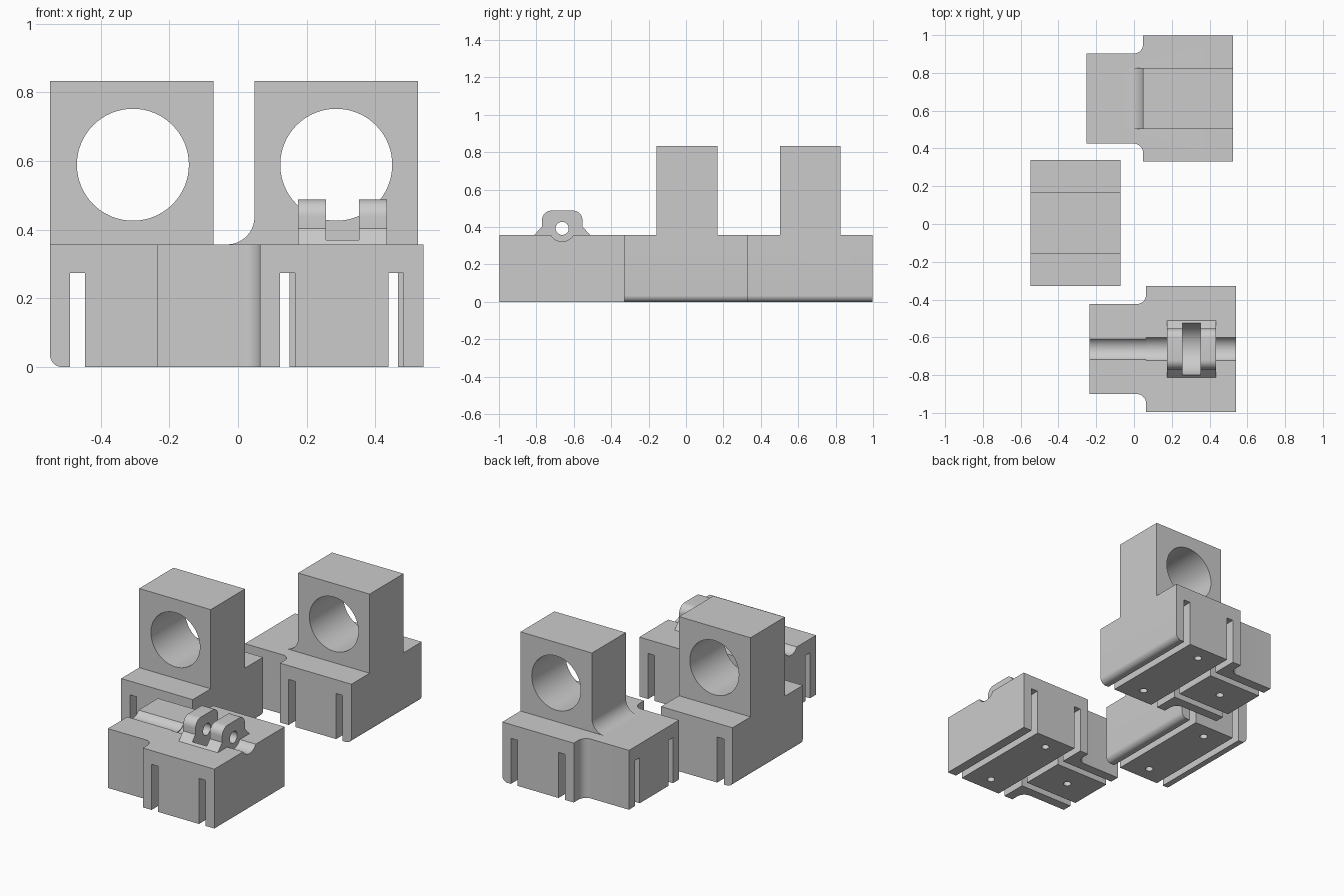
import bpy, bmesh, math
from mathutils import Vector

if "Cube" in bpy.data.objects:
    bpy.data.objects.remove(bpy.data.objects["Cube"], do_unlink=True)

grey = bpy.data.materials.new("plain grey")
grey.use_nodes = True
grey.diffuse_color = (0.6, 0.6, 0.6, 1)
grey.node_tree.nodes["Principled BSDF"].inputs["Base Color"].default_value = (0.6, 0.6, 0.6, 1)

BASE, TOP, SLOT = 0.357, 0.833, 0.274      # shoulder, tower and slot heights
HALF, DEEP, STEM = 0.238, 0.334, 0.3       # half width, half depth, stem length
GAP, RIM = 0.044, 0.058                    # slot width and its inset


def rounded(points, steps=10):
    """Outline whose corners given as (a, b, r) become arcs."""
    out = []
    for i, p in enumerate(points):
        c = Vector(p[:2])
        if len(p) < 3:
            out.append(c)
            continue
        r = p[2]
        u = (Vector(points[i - 1][:2]) - c).normalized()
        v = (Vector(points[(i + 1) % len(points)][:2]) - c).normalized()
        half = u.angle(v) / 2
        centre = c + (u + v).normalized() * r / math.sin(half)
        d0 = (c + u * r / math.tan(half) - centre).normalized()
        d1 = (c + v * r / math.tan(half) - centre).normalized()
        for k in range(steps + 1):
            out.append(centre + d0.slerp(d1, k / steps) * r)
    return out


def prism(name, outline, axis, lo, hi):
    """Extrude a 2D outline along one axis."""
    place = {"x": lambda a, b, h: (h, a, b),
             "y": lambda a, b, h: (a, h, b),
             "z": lambda a, b, h: (a, b, h)}[axis]
    bm = bmesh.new()
    ends = [[bm.verts.new(place(a, b, h)) for a, b in outline] for h in (lo, hi)]
    n = len(outline)
    bm.faces.new(ends[0])
    bm.faces.new(ends[1])
    for i in range(n):
        j = (i + 1) % n
        bm.faces.new((ends[0][i], ends[0][j], ends[1][j], ends[1][i]))
    bmesh.ops.recalc_face_normals(bm, faces=bm.faces)
    mesh = bpy.data.meshes.new(name)
    bm.to_mesh(mesh)
    bm.free()
    mesh.materials.append(grey)
    ob = bpy.data.objects.new(name, mesh)
    bpy.context.collection.objects.link(ob)
    return ob


def box(name, x0, x1, y0, y1, z0, z1):
    return prism(name, [(x0, y0), (x1, y0), (x1, y1), (x0, y1)], "z", z0, z1)


def rod(a, b, r, axis, lo, hi, n=64):
    ring = [(a + r * math.cos(math.tau * i / n), b + r * math.sin(math.tau * i / n)) for i in range(n)]
    return prism("rod", ring, axis, lo, hi)


def combine(ob, tool, how):
    """Apply a boolean and discard the tool."""
    mod = ob.modifiers.new(how, "BOOLEAN")
    mod.object, mod.operation, mod.solver = tool, how, "EXACT"
    bpy.context.view_layer.objects.active = ob
    bpy.ops.object.modifier_apply(modifier=mod.name)
    bpy.data.objects.remove(tool, do_unlink=True)


def cut(ob, tool):
    combine(ob, tool, "DIFFERENCE")


def finish(ob):
    bpy.ops.object.select_all(action="DESELECT")
    ob.select_set(True)
    bpy.context.view_layer.objects.active = ob
    bpy.ops.object.shade_smooth_by_angle(angle=math.radians(30))


def stem_end(cx):
    return cx - HALF - STEM


def tee_block(name, cx, cy):
    """Wide block with a narrower stem toward -x."""
    x0, x1, s = cx - HALF, cx + HALF, stem_end(cx)
    return prism(name, rounded([
        (x1, cy - DEEP), (x1, cy + DEEP), (x0, cy + DEEP), (x0, cy + HALF, 0.05),
        (s, cy + HALF), (s, cy - HALF), (x0, cy - HALF, 0.05), (x0, cy - DEEP)]), "z", 0, BASE)


def underside(ob, cx, cy, stem):
    """Slots and screw holes opening downward."""
    inset = HALF - RIM - GAP / 2
    for side in (-1, 1):
        x = cx + side * inset
        cut(ob, box("slot", x - GAP / 2, x + GAP / 2, cy - 0.4, cy + 0.4, -0.1, SLOT))
        cut(ob, rod(cx, cy + side * 0.24, 0.022, "z", -0.1, 0.15, 24))
        if stem:
            y = cy + side * inset
            cut(ob, box("slot", stem_end(cx) - 0.1, cx - inset, y - GAP / 2, y + GAP / 2, -0.1, SLOT))
    if stem:
        cut(ob, rod(cx - HALF - 0.125, cy, 0.022, "z", -0.1, 0.15, 24))


# Middle bearing block: rounded lower edges, full-width tower, bore
cx, cy = -0.309, 0.005
x0, x1 = cx - HALF, cx + HALF
middle = prism("middle_bearing_block", rounded([
    (x0, 0, 0.035), (x1, 0, 0.035), (x1, BASE), (x0, BASE)]), "y", cy - DEEP, cy + DEEP)
combine(middle, box("tower", x0, x1, cy - 0.163, cy + 0.163, 0.3, TOP), "UNION")
cut(middle, rod(cx + 0.003, 0.589, 0.163, "y", cy - 0.3, cy + 0.3))
underside(middle, cx, cy, False)
finish(middle)

# Rear bearing block: stem, filleted tower, bore
cx, cy = 0.286, 0.664
x0, x1, s = cx - HALF, cx + HALF, stem_end(cx)
rear = tee_block("rear_bearing_block", cx, cy)
combine(rear, prism("rounding", rounded([
    (s - 0.1, 0), (x1, 0, 0.035), (x1, 0.5), (s - 0.1, 0.5)]), "y", 0, 1.2), "INTERSECT")
combine(rear, prism("tower", rounded([
    (x1, 0.3), (x1, TOP), (x0, TOP), (x0, BASE, 0.08), (x0 - 0.1, BASE), (x0 - 0.1, 0.3)]),
    "y", cy - 0.161, cy + 0.161), "UNION")
cut(rear, rod(cx, 0.589, 0.163, "y", cy - 0.3, cy + 0.3))
underside(rear, cx, cy, True)
finish(rear)

# Front hinge block: grooved top with a two-lug hinge
cx, cy, pin = 0.302, -0.662, 0.393
s = stem_end(cx)
front = tee_block("front_hinge_block", cx, cy)
cut(front, rod(cy, pin, 0.065, "x", s - 0.1, cx - HALF))
cut(front, rod(cy, pin, 0.07, "x", cx - HALF, cx + 0.4))
lug = [(0.15, 0.3), (0.15, BASE), (0.108, 0.403), (0.108, 0.488, 0.05)]
outline = [(cy + a, *b) for a, *b in lug] + [(cy - a, *b) for a, *b in reversed(lug)]
combine(front, prism("lugs", rounded(outline), "x", 0.174, 0.434), "UNION")
cut(front, rod(cy, pin, 0.035, "x", 0.1, 0.5, 32))
cut(front, rod(cy, pin, 0.14, "x", 0.256, 0.352))
underside(front, cx, cy, True)
finish(front)
